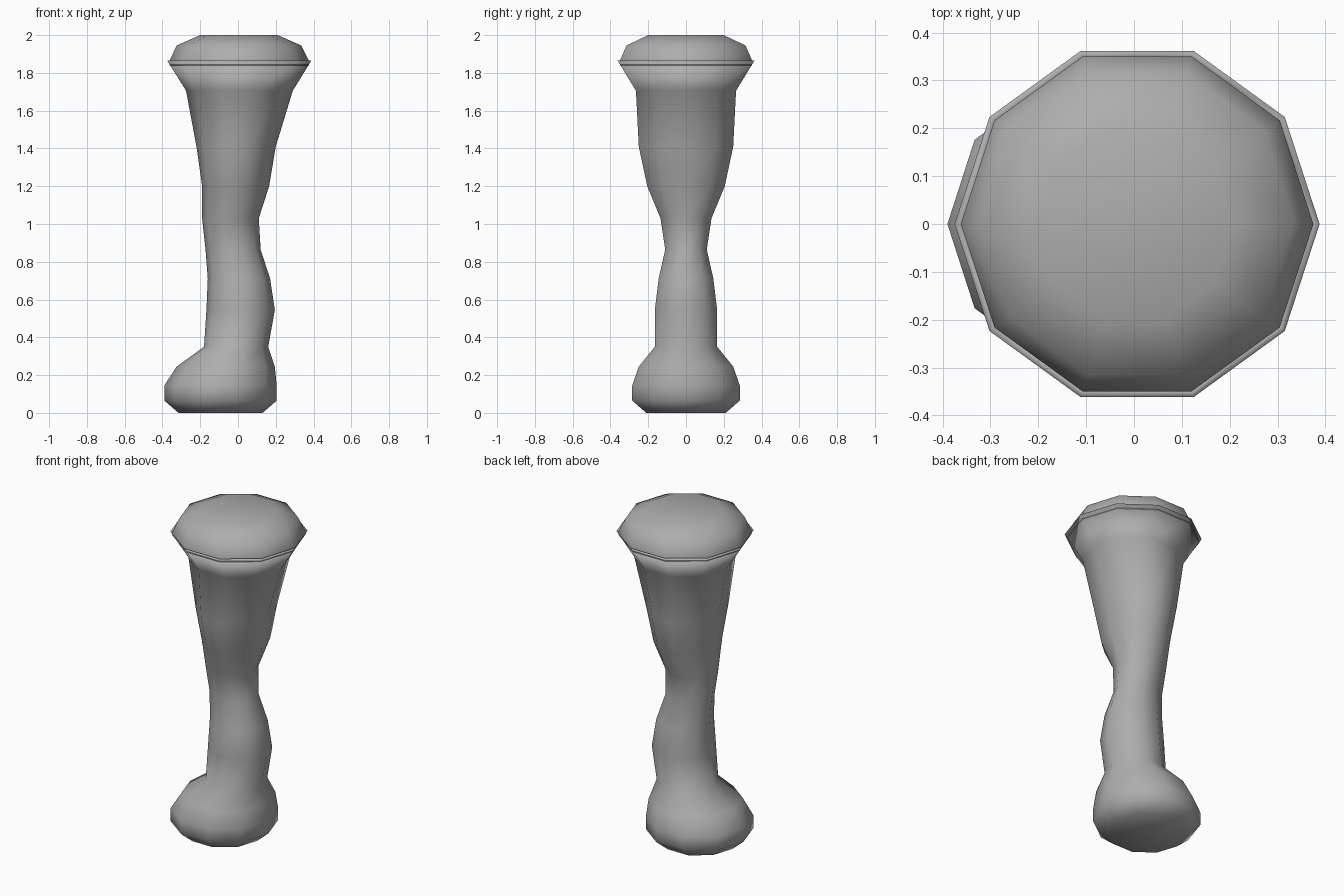
import bpy
import bmesh
from math import cos, sin, pi

cube = bpy.data.objects.get("Cube")
if cube:
    bpy.data.objects.remove(cube, do_unlink=True)

SIDES = 10

grey = bpy.data.materials.new("plain grey")
colour = (0.42, 0.42, 0.42, 1)
grey.diffuse_color = colour
grey.use_nodes = True
grey.node_tree.nodes["Principled BSDF"].inputs["Base Color"].default_value = colour


def loft(name, rings, cap_bottom=False, cap_top=False):
    """Ten-sided skin through rings of (height, min x, max x, half depth)."""
    bm = bmesh.new()
    loops = []
    for z, x0, x1, depth in rings:
        mid, rx, ry = (x0 + x1) / 2, (x1 - x0) / 2, depth / sin(0.4 * pi)
        angles = [2 * pi * i / SIDES for i in range(SIDES)]
        loops.append([bm.verts.new((mid + rx * cos(a), ry * sin(a), z)) for a in angles])
    for low, high in zip(loops, loops[1:]):
        for i in range(SIDES):
            j = (i + 1) % SIDES
            bm.faces.new((low[i], low[j], high[j], high[i]))
    if cap_bottom:
        bm.faces.new(loops[0][::-1])
    if cap_top:
        bm.faces.new(loops[-1])
    for face in bm.faces:
        face.smooth = True
    mesh = bpy.data.meshes.new(name)
    bm.to_mesh(mesh)
    bm.free()
    mesh.materials.append(grey)
    obj = bpy.data.objects.new(name, mesh)
    bpy.context.collection.objects.link(obj)
    return obj


# Foot, shin, knee, thigh and flared rim as one skin, turned in at the rim
loft("leg", [
    (0.00, -0.315, 0.13, 0.21),
    (0.065, -0.39, 0.205, 0.285),
    (0.145, -0.39, 0.205, 0.285),
    (0.245, -0.325, 0.195, 0.25),
    (0.35, -0.18, 0.16, 0.165),
    (0.545, -0.167, 0.195, 0.165),
    (0.71, -0.16, 0.17, 0.145),
    (0.865, -0.172, 0.12, 0.11),
    (1.03, -0.19, 0.11, 0.135),
    (1.20, -0.19, 0.165, 0.205),
    (1.41, -0.22, 0.20, 0.25),
    (1.705, -0.275, 0.29, 0.265),
    (1.865, -0.375, 0.388, 0.362),
    (1.84, -0.355, 0.368, 0.343),
], cap_bottom=True)

# Shallow dome seated inside the rim
loft("top_dome", [
    (1.84, -0.362, 0.375, 0.35),
    (1.865, -0.362, 0.375, 0.35),
    (1.945, -0.325, 0.335, 0.315),
    (2.00, -0.20, 0.21, 0.20),
], cap_top=True)
